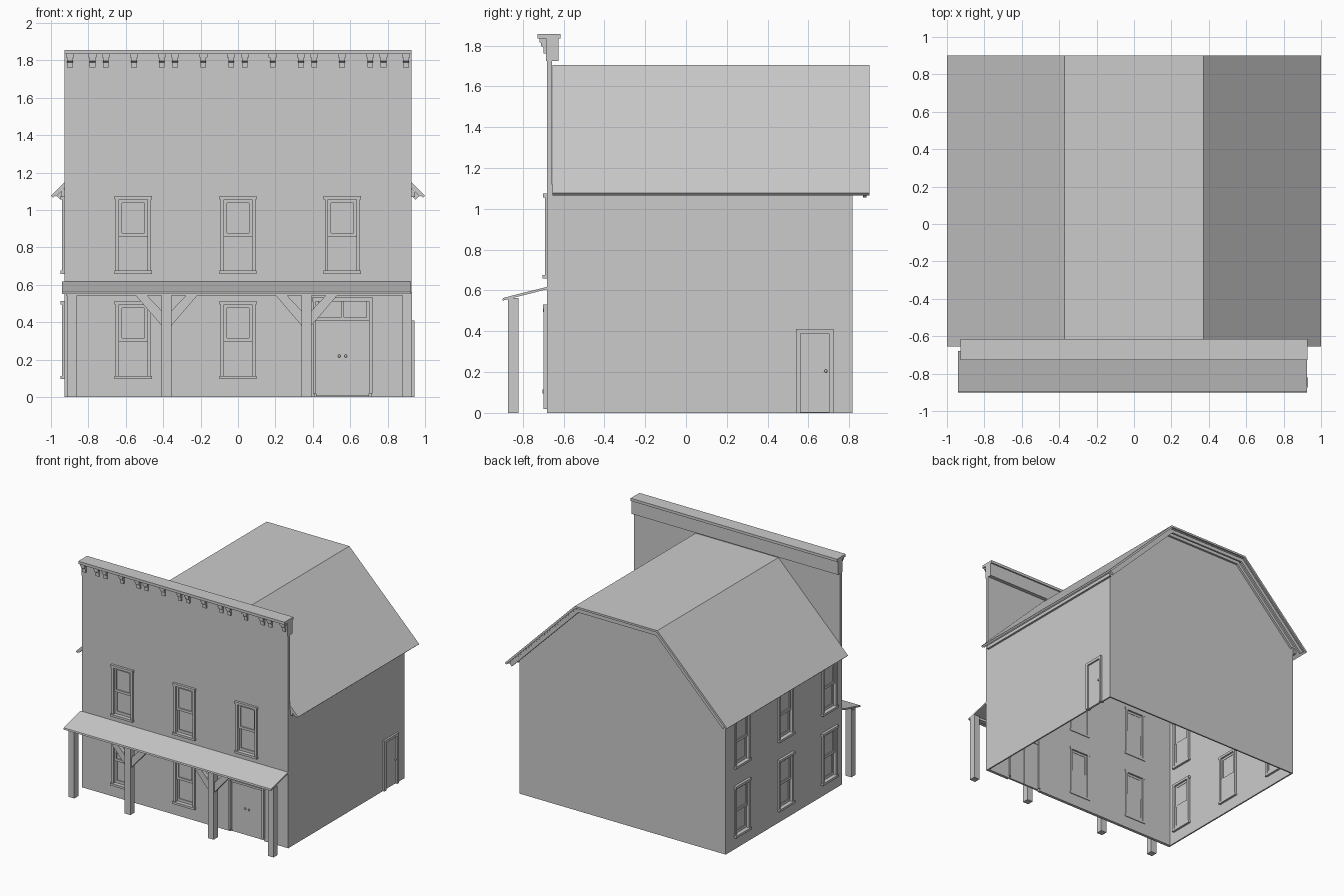
import bpy, bmesh
from mathutils import Vector, Matrix

if "Cube" in bpy.data.objects:
    bpy.data.objects.remove(bpy.data.objects["Cube"])

HX, FY, BY = 0.928, -0.68, 0.815      # half width, front wall, back wall
R2 = 0.7071

# wall frames: (u along wall, n outward, z) -> world
WALLS = {
    "front": lambda u, n, z: Vector((u, FY - n, z)),
    "left": lambda u, n, z: Vector((-HX - n, u, z)),
    "right": lambda u, n, z: Vector((HX + n, u, z)),
}


def finish(name, bm, recalc=True):
    if recalc:
        bmesh.ops.recalc_face_normals(bm, faces=bm.faces)
    me = bpy.data.meshes.new(name)
    bm.to_mesh(me)
    bm.free()
    ob = bpy.data.objects.new(name, me)
    bpy.context.collection.objects.link(ob)
    return ob


def add_box(bm, p, q):
    m = Matrix.Translation((p + q) / 2) @ Matrix.Diagonal((*[abs(c) for c in q - p], 1))
    bmesh.ops.create_cube(bm, size=1, matrix=m)


def boxes(name, items, wall=None):
    """Several boxes in one object, each (u0, u1, n0, n1, z0, z1)."""
    f = WALLS[wall] if wall else (lambda x, y, z: Vector((x, y, z)))
    bm = bmesh.new()
    for a, b, c, d, e, g in items:
        add_box(bm, f(a, c, e), f(b, d, g))
    return finish(name, bm)


def prism(name, pts, axis, spans):
    """Extrude a profile along x (points y,z) or y (points x,z)."""
    bm = bmesh.new()
    for a, b in spans:
        rings = [[bm.verts.new((t, p, z) if axis == "x" else (p, t, z)) for p, z in pts]
                 for t in (a, b)]
        bm.faces.new(rings[0])
        bm.faces.new(rings[1])
        k = len(pts)
        for i in range(k):
            j = (i + 1) % k
            bm.faces.new((rings[0][i], rings[0][j], rings[1][j], rings[1][i]))
    return finish(name, bm)


def wall_sheet(name, wall, u0, u1, top, holes, thick):
    """Wall as a grid of faces that leaves out the openings."""
    us = sorted({u0, u1, *[h[0] for h in holes], *[h[1] for h in holes]})
    zs = sorted({0, top, *[h[2] for h in holes], *[h[3] for h in holes]})
    bm = bmesh.new()
    grid = [[bm.verts.new(WALLS[wall](u, 0, z)) for z in zs] for u in us]
    for i in range(len(us) - 1):
        for j in range(len(zs) - 1):
            cu, cz = (us[i] + us[i + 1]) / 2, (zs[j] + zs[j + 1]) / 2
            if any(a < cu < b and c < cz < d for a, b, c, d in holes):
                continue
            q = [grid[i][j], grid[i + 1][j], grid[i + 1][j + 1], grid[i][j + 1]]
            bm.faces.new(q[::-1] if wall == "left" else q)
    bmesh.ops.dissolve_limit(bm, angle_limit=0.01, verts=bm.verts, edges=bm.edges)
    sol = finish(name, bm, False).modifiers.new("thickness", "SOLIDIFY")
    sol.thickness, sol.offset = thick, -1


def window(wall, u, z0):
    """Sash window with casing, sill and head; returns its wall opening."""
    z1, zm = z0 + 0.418, z0 + 0.209
    items = []
    for s in (-1, 1):
        items += [(u + s * 0.076, u + s * 0.094, -0.03, 0.012, z0 + 0.018, z1 - 0.02),
                  (u + s * 0.06, u + s * 0.076, -0.016, 0.0, zm, z1 - 0.02),
                  (u + s * 0.06, u + s * 0.076, -0.024, -0.01, z0 + 0.018, zm)]
    items += [(u - 0.1, u + 0.1, -0.03, 0.022, z0, z0 + 0.018),
              (u - 0.1, u + 0.1, -0.03, 0.02, z1 - 0.02, z1),
              (u - 0.076, u + 0.076, -0.016, 0.0, z1 - 0.038, z1 - 0.02),
              (u - 0.076, u + 0.076, -0.02, 0.0, zm - 0.01, zm + 0.01),
              (u - 0.076, u + 0.076, -0.024, -0.01, z0 + 0.018, z0 + 0.04)]
    boxes(wall + "_window_frame", items, wall)
    boxes(wall + "_window_glass", [(u - 0.07, u + 0.07, -0.013, -0.009, zm, z1 - 0.03),
                                   (u - 0.07, u + 0.07, -0.02, -0.016, z0 + 0.02, zm)], wall)
    return (u - 0.085, u + 0.085, z0 + 0.01, z1 - 0.01)


def knobs(name, wall, us, z, n):
    bm = bmesh.new()
    for u in us:
        bmesh.ops.create_uvsphere(bm, u_segments=10, v_segments=6, radius=0.008,
                                  matrix=Matrix.Translation(WALLS[wall](u, n, z)))
    for f in bm.faces:
        f.smooth = True
    finish(name, bm)


# windows
front_holes = [window("front", u, 0.658) for u in (-0.56, 0, 0.558)]
front_holes += [window("front", u, 0.096) for u in (-0.56, 0)]
left_holes = [window("left", u, z) for u in (-0.51, 0.05, 0.61) for z in (0.096, 0.658)]

# double front door with transom
boxes("front_door_frame", [(0.40, 0.418, -0.03, 0.018, 0.02, 0.515),
                           (0.70, 0.718, -0.03, 0.018, 0.02, 0.515),
                           (0.395, 0.723, -0.03, 0.02, 0.512, 0.532),
                           (0.418, 0.70, -0.025, 0.008, 0.408, 0.425)], "front")
boxes("front_door_leaves", [(0.418, 0.5575, -0.02, -0.004, 0.005, 0.408),
                            (0.5595, 0.70, -0.02, -0.004, 0.005, 0.408)], "front")
boxes("front_door_transom", [(0.418, 0.70, -0.018, -0.01, 0.425, 0.512),
                             (0.418, 0.43, -0.02, 0.0, 0.425, 0.512),
                             (0.688, 0.70, -0.02, 0.0, 0.425, 0.512),
                             (0.552, 0.566, -0.02, 0.0, 0.425, 0.512)], "front")
knobs("front_door_knobs", "front", (0.541, 0.576), 0.22, 0.004)
front_holes.append((0.41, 0.71, 0, 0.52))

# side door
boxes("side_door_frame", [(0.538, 0.56, -0.02, 0.015, 0, 0.39),
                          (0.70, 0.722, -0.02, 0.015, 0, 0.39),
                          (0.538, 0.722, -0.02, 0.015, 0.388, 0.41)], "right")
boxes("side_door_leaf", [(0.56, 0.70, -0.014, 0.002, 0.003, 0.388)], "right")
knobs("side_door_knob", "right", (0.685,), 0.205, 0.008)

# walls
wall_sheet("front_wall", "front", -HX, HX, 1.74, front_holes, 0.024)
wall_sheet("left_wall", "left", FY + 0.02, BY, 1.118, left_holes, 0.012)
wall_sheet("right_wall", "right", FY + 0.02, BY, 1.118, [(0.55, 0.71, 0, 0.4)], 0.012)
prism("back_wall", [(-HX, 0), (HX, 0), (HX, 1.118), (0.362, 1.684), (-0.362, 1.684), (-HX, 1.118)],
      "y", [(BY - 0.012, BY)])


# roof: flat centre with a 45 degree slope on each side
def roof_line(depth, trim):
    ex, ez = 1 - (depth + trim) * R2, 1.077 - (depth - trim) * R2
    bx, bz = 0.372 - 0.414 * depth, 1.705 - depth
    return [(-ex, ez), (-bx, bz), (bx, bz), (ex, ez)]


def roof_layer(name, d0, d1, trim, y0, y1):
    prism(name, roof_line(d0, trim) + roof_line(d1, trim)[::-1], "y", [(y0, y1)])


roof_layer("roof_covering", 0, 0.016, 0, -0.655, 0.90)
roof_layer("roof_boards", 0.016, 0.024, 0.015, -0.655, 0.888)
roof_layer("gable_barge_board", 0.024, 0.052, 0.02, 0.868, 0.884)
roof_layer("gable_wall_trim", 0.024, 0.048, 0.09, BY, 0.832)
for s in (-1, 1):
    boxes("eave_trim", [(s * HX, s * 0.945, -0.65, BY + 0.015, 1.07, 1.112)])

# cornice of the false front
boxes("cornice_frieze", [(-HX, HX, -0.687, -0.625, 1.725, 1.834)])
boxes("cornice_cap", [(-HX, HX, -0.727, -0.614, 1.834, 1.856)])
bracket_x = [0.037, 0.185, 0.337, 0.408, 0.556, 0.707, 0.778, 0.898]
prism("cornice_brackets", [(-0.685, 1.762), (-0.698, 1.762), (-0.698, 1.79), (-0.71, 1.797),
                           (-0.712, 1.834), (-0.685, 1.834)], "x",
      [(s * x - 0.015, s * x + 0.015) for x in bracket_x for s in (-1, 1)])
boxes("cornice_bracket_caps", [(s * x - 0.021, s * x + 0.021, -0.717, -0.686, 1.815, 1.834)
                               for x in bracket_x for s in (-1, 1)])

# porch
prism("porch_roof", [(-0.897, 0.563), (-0.68, 0.618), (-0.68, 0.606), (-0.9, 0.55)],
      "x", [(-0.94, 0.925)])
boxes("porch_beam", [(-0.92, 0.905, -0.866, -0.828, 0.542, 0.562)])
boxes("porch_posts", [(x - 0.026, x + 0.026, -0.873, -0.82, 0, 0.562)
                      for x in (-0.888, -0.382, 0.366, 0.905)])
for x in (-0.382, 0.366):
    for s in (-1, 1):
        prism("porch_brace", [(x + s * a, z) for a, z in
                              ((0.02, 0.375), (0.172, 0.552), (0.112, 0.552), (0.02, 0.455))],
              "y", [(-0.863, -0.83)])
